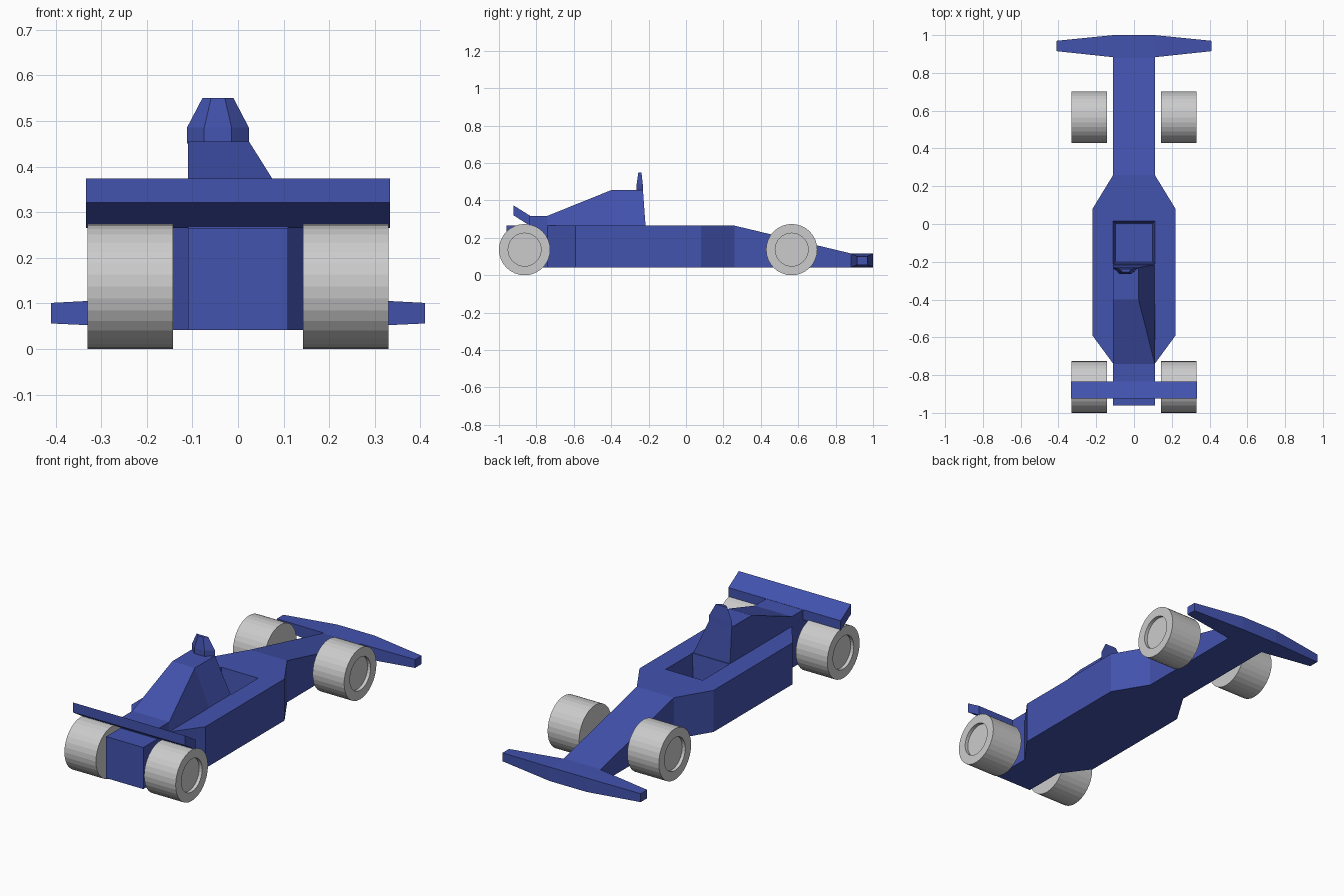
import bpy, bmesh
from math import sin, cos, tau

if "Cube" in bpy.data.objects:
    bpy.data.objects.remove(bpy.data.objects["Cube"])

blue = bpy.data.materials.new("blue_paint")
blue.diffuse_color = (0.055, 0.085, 0.42, 1)
blue.use_nodes = True
blue.node_tree.nodes["Principled BSDF"].inputs["Base Color"].default_value = blue.diffuse_color


def loft(name, rings, mat=None):
    """Join equal-sized closed rings with faces and cap both ends."""
    bm = bmesh.new()
    loops = [[bm.verts.new(p) for p in ring] for ring in rings]
    n = len(loops[0])
    for a, b in zip(loops, loops[1:]):
        for i in range(n):
            j = (i + 1) % n
            bm.faces.new((a[i], a[j], b[j], b[i]))
    bm.faces.new(loops[0])
    bm.faces.new(loops[-1])
    bmesh.ops.recalc_face_normals(bm, faces=bm.faces)
    me = bpy.data.meshes.new(name)
    bm.to_mesh(me)
    bm.free()
    ob = bpy.data.objects.new(name, me)
    bpy.context.collection.objects.link(ob)
    if mat:
        me.materials.append(mat)
    return ob


def section(y, w, top, bottom=0.042):
    return [(-w, y, bottom), (w, y, bottom), (w, y, top), (-w, y, top)]


def rect_xy(w, y0, y1, z):
    return [(-w, y0, z), (w, y0, z), (w, y1, z), (-w, y1, z)]


# Body tub and nose: (y, half width, top height)
stations = [(-0.96, 0.11, 0.265), (-0.74, 0.11, 0.265), (-0.59, 0.22, 0.265),
            (0.08, 0.22, 0.265), (0.26, 0.11, 0.265), (0.88, 0.11, 0.117),
            (1.0, 0.11, 0.117)]
body = loft("body", [section(*s) for s in stations], blue)

# Cockpit opening, cut into the body
cutter = loft("cockpit_cutter", [rect_xy(0.098, -0.2, 0.003, 0.12),
                                 rect_xy(0.11, -0.212, 0.015, 0.266),
                                 rect_xy(0.11, -0.212, 0.015, 0.35)], blue)
cutter.hide_render = True
cut = body.modifiers.new("cockpit", 'BOOLEAN')
cut.operation = 'DIFFERENCE'
cut.solver = 'EXACT'
cut.object = cutter
bpy.context.view_layer.objects.active = body
bpy.ops.object.modifier_apply(modifier=cut.name)
bpy.data.objects.remove(cutter)


# Engine cover: upright left side, sloping right side
def cover_ring(y_low, y_top, x_top, z_top):
    return [(-0.11, y_low, 0.26), (0.11, y_low, 0.26),
            (x_top, y_top, z_top), (-0.11, y_top, z_top)]


loft("engine_cover", [cover_ring(-0.216, -0.23, 0.024, 0.455),
                      cover_ring(-0.40, -0.40, 0.024, 0.455),
                      cover_ring(-0.74, -0.74, 0.11, 0.318),
                      cover_ring(-0.84, -0.84, 0.11, 0.318)], blue)


# Headrest: half-hexagon block with a tapered top
def headrest_ring(z, w_front, w_back, y_front, y_back, cx=-0.044):
    return [(cx - w_front, y_front, z), (cx + w_front, y_front, z),
            (cx + w_back, y_back, z), (cx - w_back, y_back, z)]


loft("headrest", [headrest_ring(0.45, 0.068, 0.030, -0.229, -0.265),
                  headrest_ring(0.485, 0.068, 0.030, -0.231, -0.264),
                  headrest_ring(0.55, 0.034, 0.015, -0.238, -0.255)], blue)

# Rear wing
wing_profile = [(-0.923, 0.374), (-0.923, 0.321), (-0.835, 0.265), (-0.835, 0.319)]
loft("rear_wing", [[(x, y, z) for y, z in wing_profile] for x in (-0.333, 0.333)], blue)

# Front wing halves and wheels, mirrored left and right
segments = 32


def circle(x, y, r):
    return [(x, y + r * cos(tau * i / segments), 0.137 + r * sin(tau * i / segments))
            for i in range(segments)]


for side, s in (("left", -1), ("right", 1)):
    loft(side + "_front_wing",
         [[(s * x, y0, z0), (s * x, y1, z0), (s * x, y1, z1), (s * x, y0, z1)]
          for x, y0, y1, z0, z1 in ((0.11, 0.883, 1.0, 0.042, 0.117),
                                    (0.41, 0.915, 0.97, 0.056, 0.101))], blue)
    for end, y in (("front", 0.565), ("rear", -0.863)):
        loft(f"{side}_{end}_wheel",
             [circle(s * x, y, r) for x, r in ((0.143, 0.137), (0.33, 0.137),
                                               (0.33, 0.088), (0.312, 0.088))])
